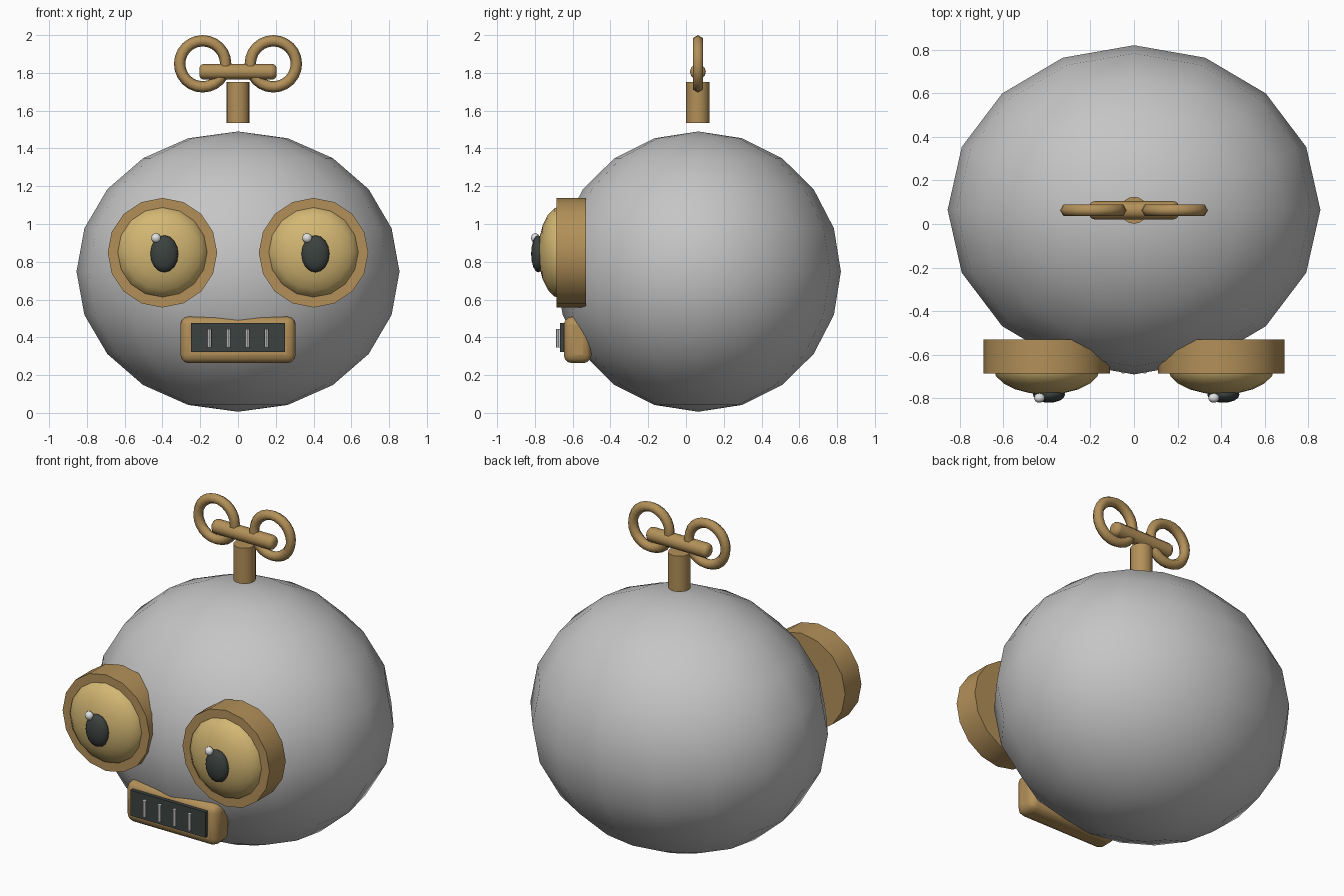
import bpy, math

if "Cube" in bpy.data.objects:
    bpy.data.objects.remove(bpy.data.objects["Cube"])


def material(name, rgb):
    m = bpy.data.materials.new(name)
    m.diffuse_color = (*rgb, 1)
    m.use_nodes = True
    m.node_tree.nodes["Principled BSDF"].inputs["Base Color"].default_value = m.diffuse_color
    return m


GREY = material("body_grey", (0.56, 0.56, 0.56))
BRASS = material("brass", (0.45, 0.28, 0.10))
YELLOW = material("eye_yellow", (0.65, 0.47, 0.17))
DARK = material("dark_grey", (0.045, 0.055, 0.05))
LIGHT = material("light_grey", (0.75, 0.75, 0.75))
FRONT = (math.pi / 2, 0, 0)    # turns a z axis to the y axis
SIDE = (0, math.pi / 2, 0)     # turns a z axis to the x axis


def finish(name, mat, angle=40):
    o = bpy.context.object
    o.name = name
    o.data.materials.append(mat)
    bpy.ops.object.transform_apply(location=False, rotation=True, scale=True)
    bpy.ops.object.shade_smooth_by_angle(angle=math.radians(angle))
    return o


def sphere(name, mat, loc, radii, seg=16, rings=10, rot=(0, 0, 0)):
    bpy.ops.mesh.primitive_uv_sphere_add(segments=seg, ring_count=rings, radius=1,
                                         location=loc, rotation=rot)
    bpy.context.object.scale = radii
    return finish(name, mat, 60)


def cylinder(name, mat, loc, r, depth, seg=16, rot=(0, 0, 0)):
    bpy.ops.mesh.primitive_cylinder_add(vertices=seg, radius=r, depth=depth,
                                        location=loc, rotation=rot)
    return finish(name, mat)


def box(name, mat, lo, hi, bevel=0.0):
    bpy.ops.mesh.primitive_cube_add(size=1, location=[(a + b) / 2 for a, b in zip(lo, hi)])
    bpy.context.object.scale = [b - a for a, b in zip(lo, hi)]
    o = finish(name, mat)
    if bevel:
        b = o.modifiers.new("round", 'BEVEL')
        b.width, b.segments = bevel, 3
    return o


# Round body
sphere("body", GREY, (0, 0.065, 0.748), (0.855, 0.755, 0.742))

# Eyes: socket, eyeball, pupil and glint (both look the same way)
for side, x in (("left", -0.4), ("right", 0.4)):
    cylinder(side + "_eye_socket", BRASS, (x, -0.608, 0.848), 0.29, 0.155, 16, FRONT)
    sphere(side + "_eyeball", YELLOW, (x, -0.66, 0.85), (0.245, 0.245, 0.122), 16, 10, FRONT)
    sphere(side + "_pupil", DARK, (x + 0.01, -0.782, 0.842), (0.074, 0.098, 0.038), 16, 8, FRONT)
    sphere(side + "_glint", LIGHT, (x - 0.034, -0.798, 0.926), (0.026, 0.026, 0.022), 10, 8, FRONT)

# Mouth: rounded frame, dark plate and teeth
box("mouth_frame", BRASS, (-0.305, -0.647, 0.263), (0.305, -0.5, 0.51), 0.045)
box("mouth_plate", DARK, (-0.25, -0.667, 0.322), (0.25, -0.635, 0.476))
for i in range(4):
    cylinder(f"tooth_{i + 1}", LIGHT, (-0.15 + 0.1 * i, -0.676, 0.395), 0.011, 0.1, 8)

# Wind-up key: stem, crossbar with rounded ends and two rings
cylinder("key_stem", BRASS, (0, 0.063, 1.643), 0.062, 0.215, 16)
cylinder("key_crossbar", BRASS, (0, 0.063, 1.806), 0.042, 0.41, 12, SIDE)
bev = bpy.context.object.modifiers.new("round_ends", 'BEVEL')
bev.width, bev.segments, bev.limit_method = 0.025, 3, 'ANGLE'
for side, x in (("left", -0.187), ("right", 0.187)):
    bpy.ops.mesh.primitive_torus_add(major_radius=0.122, minor_radius=0.03, major_segments=24,
                                     minor_segments=6, location=(x, 0.063, 1.848), rotation=FRONT)
    finish("key_ring_" + side, BRASS, 70)
